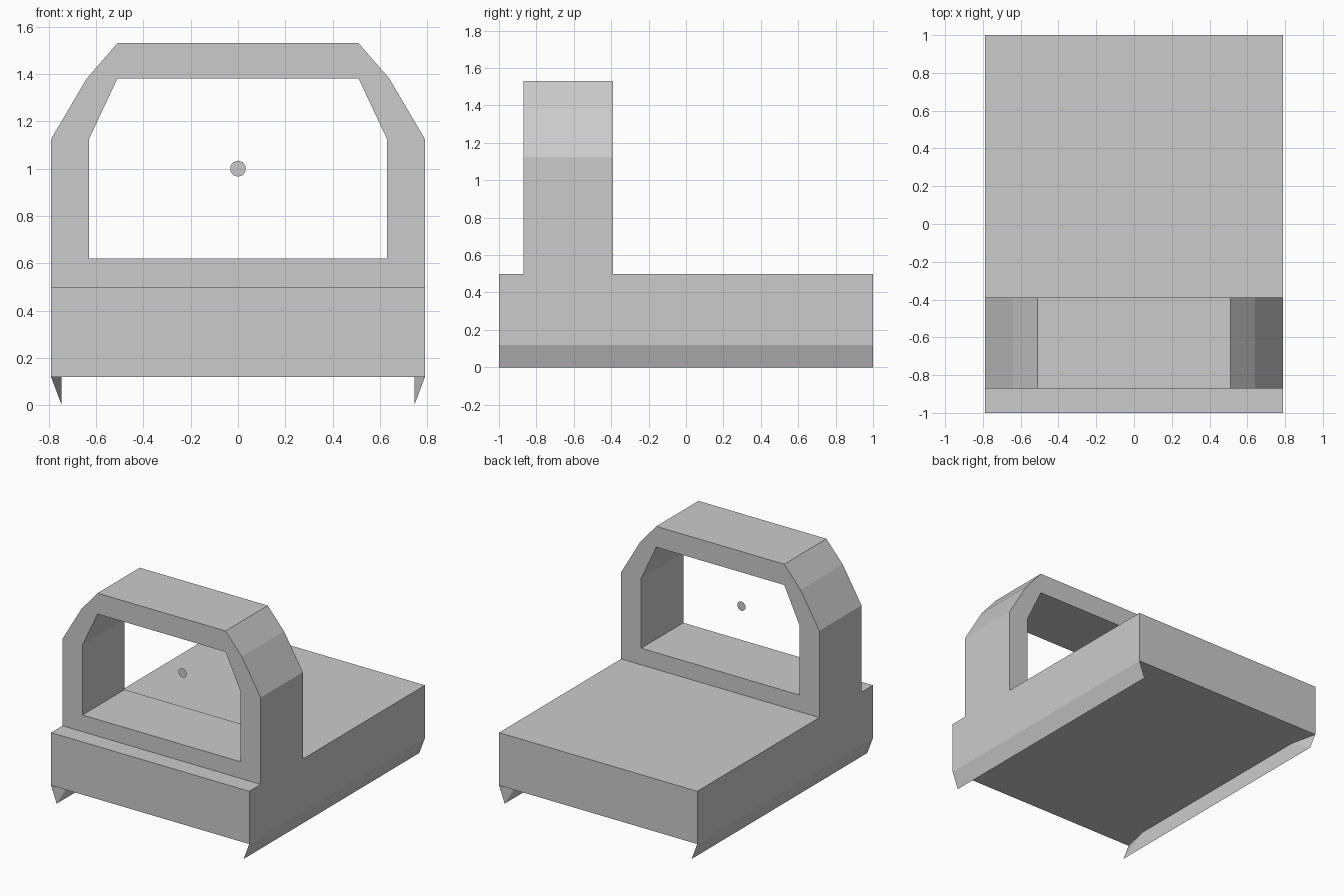
import bpy, bmesh
from math import radians
from mathutils import Matrix, Vector

if "Cube" in bpy.data.objects:
    bpy.data.objects.remove(bpy.data.objects["Cube"])

BASE_Z, DECK_Z, HALF_W = 0.12, 0.5, 0.79
ARCH_Y0, ARCH_Y1 = -0.87, -0.39


def finish(name, bm, mirror=False):
    """Turn a bmesh into an object, optionally mirrored across x = 0."""
    bmesh.ops.recalc_face_normals(bm, faces=bm.faces)
    mesh = bpy.data.meshes.new(name)
    bm.to_mesh(mesh)
    bm.free()
    obj = bpy.data.objects.new(name, mesh)
    bpy.context.collection.objects.link(obj)
    if mirror:
        mod = obj.modifiers.new("Mirror", 'MIRROR')
        mod.use_clip = True
    return obj


def remove_faces(bm, test):
    faces = [f for f in bm.faces if test(f.calc_center_median())]
    bmesh.ops.delete(bm, geom=faces, context='FACES')


# Base slab, with the hidden patch under the arch removed
bm = bmesh.new()
bmesh.ops.create_cube(bm, size=1, matrix=Matrix.Translation((0, 0, (BASE_Z + DECK_Z) / 2))
                      @ Matrix.Diagonal((2 * HALF_W, 2, DECK_Z - BASE_Z, 1)))
for y in (ARCH_Y0, ARCH_Y1):
    bmesh.ops.bisect_plane(bm, geom=bm.verts[:] + bm.edges[:] + bm.faces[:],
                           plane_co=(0, y, 0), plane_no=(0, 1, 0))
remove_faces(bm, lambda c: c.z > DECK_Z - 0.01 and ARCH_Y0 < c.y < ARCH_Y1)
finish("base_slab", bm)

# Arch frame: half profile in x/z, extruded in depth and mirrored
half = [(0, DECK_Z), (HALF_W, DECK_Z), (HALF_W, 1.125), (0.64, 1.38), (0.51, 1.53),
        (0, 1.53), (0, 1.38), (0.51, 1.38), (0.63, 1.125), (0.63, 0.62), (0, 0.62)]
bm = bmesh.new()
face = bm.faces.new([bm.verts.new((x, ARCH_Y0, z)) for x, z in half])
ext = bmesh.ops.extrude_face_region(bm, geom=[face], use_keep_orig=True)
for v in ext["geom"]:
    if isinstance(v, bmesh.types.BMVert):
        v.co.y = ARCH_Y1
bmesh.ops.recalc_face_normals(bm, faces=bm.faces)
remove_faces(bm, lambda c: c.x < 0.001 or c.z < DECK_Z + 0.001)
finish("arch_frame", bm, mirror=True)

# Side skirts: sloped outside, upright inside, with tapered ends
bm = bmesh.new()
outer, ridge, inner = [
    [bm.verts.new((x, s * y, z)) for s in (-1, 1)]
    for x, y, z in ((HALF_W, 1, BASE_Z), (0.745, 1, 0), (0.745, 0.8, BASE_Z))]
bm.faces.new((outer[0], outer[1], ridge[1], ridge[0]))
bm.faces.new((ridge[0], ridge[1], inner[1], inner[0]))
for i in (0, 1):
    bm.faces.new((outer[i], ridge[i], inner[i]))
bmesh.ops.recalc_face_normals(bm, faces=bm.faces)
finish("side_skirts", bm, mirror=True)

# Small flat sight dot floating in the opening
bm = bmesh.new()
bmesh.ops.create_circle(bm, cap_ends=True, segments=10, radius=0.034,
                        matrix=Matrix.Translation((0, -0.63, 1.0)) @ Matrix.Rotation(radians(90), 4, 'X'))
finish("sight_dot", bm)
